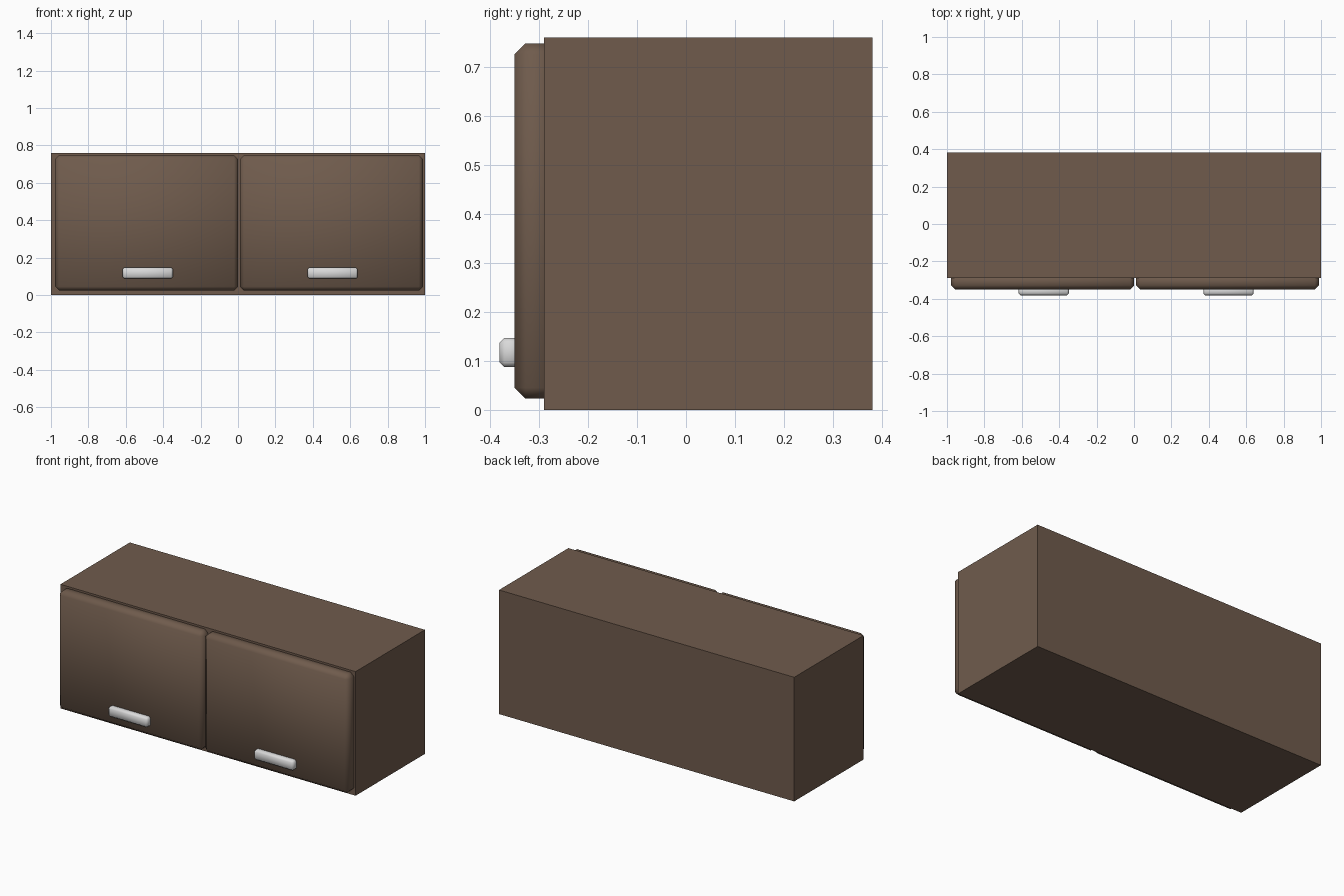
import bpy, math

if "Cube" in bpy.data.objects:
    bpy.data.objects.remove(bpy.data.objects["Cube"])

def material(name, rgb):
    m = bpy.data.materials.new(name)
    m.diffuse_color = (*rgb, 1)
    m.use_nodes = True
    m.node_tree.nodes["Principled BSDF"].inputs["Base Color"].default_value = m.diffuse_color
    return m

wood = material("brown wood", (0.160, 0.105, 0.073))
metal = material("light metal", (0.70, 0.70, 0.70))

def box(name, lo, hi, mat, bevel=0):
    bpy.ops.mesh.primitive_cube_add(
        size=1, location=[(a + b) / 2 for a, b in zip(lo, hi)])
    ob = bpy.context.object
    ob.name = name
    ob.scale = [b - a for a, b in zip(lo, hi)]
    bpy.ops.object.transform_apply(location=False, rotation=False, scale=True)
    ob.data.materials.append(mat)
    if bevel:
        mod = ob.modifiers.new("chamfer", 'BEVEL')
        mod.width = bevel
        mod.segments = 1
        bpy.ops.object.modifier_apply(modifier=mod.name)
        bpy.ops.object.shade_smooth_by_angle(angle=math.radians(60))
    return ob

# cabinet carcass
box("cabinet_body", (-1, -0.29, 0), (1, 0.381, 0.76), wood)

# two doors with handles; their bevelled backs sink into the part behind
for side, x in (("left", -0.978), ("right", 0.010)):
    box(side + "_door", (x, -0.35, 0.023), (x + 0.979, -0.265, 0.748), wood, 0.022)
    box(side + "_handle", (x + 0.361, -0.381, 0.087), (x + 0.63, -0.335, 0.147), metal, 0.01)
